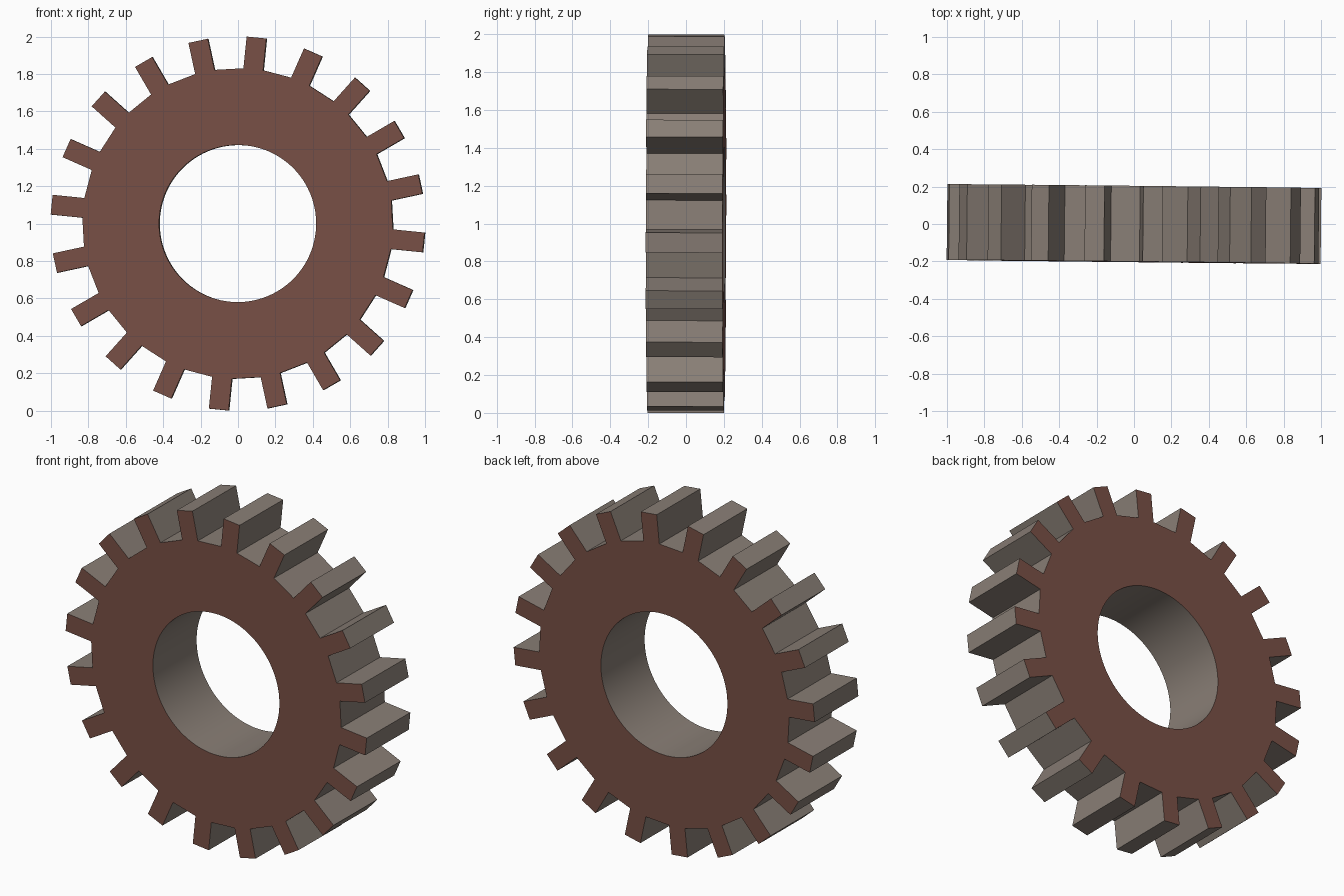
import bpy, bmesh, math
from mathutils import Matrix, Vector

if "Cube" in bpy.data.objects:
    bpy.data.objects.remove(bpy.data.objects["Cube"])

TEETH = 20
PITCH = 2 * math.pi / TEETH
PHASE = math.radians(84.2)
HALF_W = 0.053       # half tooth width
ROOT, TIP = 0.829, 0.9995
HOLE, HALF_D = 0.42, 0.2025


def material(name, color):
    m = bpy.data.materials.new(name)
    m.diffuse_color = (*color, 1)
    m.use_nodes = True
    m.node_tree.nodes["Principled BSDF"].inputs["Base Color"].default_value = m.diffuse_color
    return m


bm = bmesh.new()


def pair(a, r, t):
    """Front and back vertex at radial distance r, tangential offset t, direction a."""
    x = r * math.cos(a) - t * math.sin(a)
    z = r * math.sin(a) + t * math.cos(a)
    return bm.verts.new((x, -HALF_D, z)), bm.verts.new((x, HALF_D, z))


def caps(loop):
    for side in (0, 1):
        bm.faces.new([p[side] for p in loop])


def wall(p, q):
    f = bm.faces.new((p[0], q[0], q[1], p[1]))
    f.material_index = 1


# Bore: five segments per tooth pitch
hole = [pair(PHASE + (i - 1) * PITCH / 5, HOLE, 0) for i in range(5 * TEETH)]
for i in range(len(hole)):
    wall(hole[i], hole[(i + 1) % len(hole)])

# Straight-sided teeth
teeth = []
for k in range(TEETH):
    a = PHASE + k * PITCH
    teeth.append([pair(a, r, t) for r, t in
                  ((ROOT, -HALF_W), (TIP, -HALF_W), (TIP, HALF_W), (ROOT, HALF_W))])

# Caps, tooth flanks and flat valleys
for k, (b0, t0, t1, b1) in enumerate(teeth):
    nxt = teeth[(k + 1) % TEETH][0]
    h = [hole[(5 * k + j) % len(hole)] for j in range(6)]
    caps([b0, t0, t1, b1])
    caps([b0, b1, h[2], h[1], h[0]])
    caps([b1, nxt, h[5], h[4], h[3], h[2]])
    for p, q in ((b0, t0), (t0, t1), (t1, b1), (b1, nxt)):
        wall(p, q)

bmesh.ops.recalc_face_normals(bm, faces=bm.faces)

# Slight lean seen in the side and top views
lean = Matrix.Rotation(math.radians(-0.6), 4, 'Z') @ Matrix.Rotation(math.radians(-0.12), 4, 'X')
bm.transform(Matrix.Translation(Vector((0, 0, 1))) @ lean)

mesh = bpy.data.meshes.new("gear_wheel")
bm.to_mesh(mesh)
bm.free()
mesh.materials.append(material("rust_face", (0.19, 0.08, 0.06)))
mesh.materials.append(material("worn_metal", (0.25, 0.21, 0.18)))
gear = bpy.data.objects.new("gear_wheel", mesh)
bpy.context.collection.objects.link(gear)

# Smooth bore, crisp teeth
bpy.context.view_layer.objects.active = gear
gear.select_set(True)
bpy.ops.object.shade_smooth_by_angle(angle=math.radians(12))
